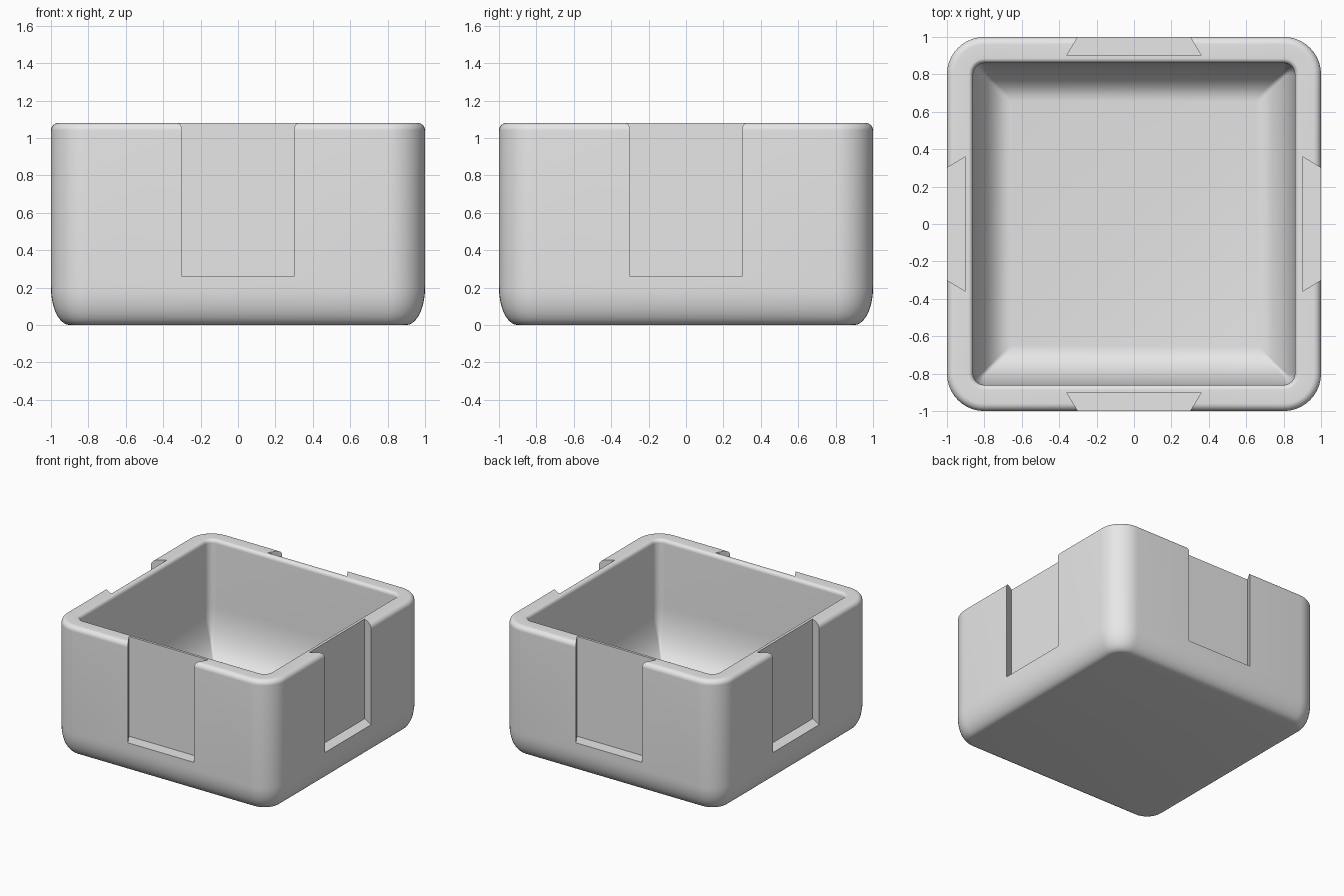
import bpy, bmesh, math
from mathutils import Matrix

cube = bpy.data.objects.get("Cube")
if cube:
    bpy.data.objects.remove(cube, do_unlink=True)

HEIGHT = 1.08
FLOOR = 0.14
CORNER_STEPS = 10
ARC_STEPS = 10

grey = bpy.data.materials.new("plain grey")
grey.use_nodes = True
colour = (0.8, 0.8, 0.8, 1)
grey.diffuse_color = colour
grey.node_tree.nodes["Principled BSDF"].inputs["Base Color"].default_value = colour


def finish(name, bm):
    bmesh.ops.recalc_face_normals(bm, faces=bm.faces[:])
    mesh = bpy.data.meshes.new(name)
    bm.to_mesh(mesh)
    bm.free()
    mesh.materials.append(grey)
    obj = bpy.data.objects.new(name, mesh)
    bpy.context.collection.objects.link(obj)
    return obj


def rounded_square(bm, half, radius, z):
    """One ring of vertices: a square with rounded corners."""
    ring = []
    for quarter in range(4):
        turn = Matrix.Rotation(quarter * math.pi / 2, 3, 'Z')
        for i in range(CORNER_STEPS + 1):
            a = i / CORNER_STEPS * math.pi / 2
            c = half - radius
            x, y = c + radius * math.cos(a), c + radius * math.sin(a)
            p = turn @ Matrix.Translation((x, y, z)).translation
            ring.append(bm.verts.new(p))
    return ring


def arc(cx, cz, rx, rz, start, end):
    """Elliptical arc of (half width, height) pairs."""
    pts = []
    for i in range(ARC_STEPS + 1):
        a = math.radians(start + (end - start) * i / ARC_STEPS)
        pts.append((cx + rx * math.cos(a), cz + rz * math.sin(a)))
    return pts


# Wall section: outer foot, outer rim, inner rim, inner floor fillet
outer = arc(0.9, 0.2, 0.1, 0.2, -90, 0) + arc(0.96, HEIGHT - 0.04, 0.04, 0.04, 0, 90)
inner = (arc(0.885, HEIGHT - 0.03, 0.025, 0.03, 90, 180)
         + arc(0.66, FLOOR + 0.4, 0.2, 0.4, 0, -90))

bm = bmesh.new()
rings = [rounded_square(bm, h, 0.2 - (1 - h), z) for h, z in outer]
rings += [rounded_square(bm, h, max(0.06 + h - 0.86, 0.015), z) for h, z in inner]
for low, high in zip(rings, rings[1:]):
    for i in range(len(low)):
        j = (i + 1) % len(low)
        bm.faces.new((low[i], low[j], high[j], high[i]))
bm.faces.new(rings[0])
bm.faces.new(rings[-1])
box = finish("open_box", bm)

# Dovetail slot cutters, one per side
bm = bmesh.new()
for quarter in range(4):
    turn = Matrix.Rotation(quarter * math.pi / 2, 3, 'Z')
    profile = [(-0.36, -0.9), (-0.24, -1.1), (0.24, -1.1), (0.36, -0.9)]
    low, high = [[bm.verts.new(turn @ Matrix.Translation((x, y, z)).translation)
                  for x, y in profile] for z in (0.26, 1.3)]
    bm.faces.new(low)
    bm.faces.new(high)
    for i in range(4):
        j = (i + 1) % 4
        bm.faces.new((low[i], low[j], high[j], high[i]))
cutter = finish("slot_cutter", bm)
cutter.hide_render = True

bpy.ops.object.select_all(action='DESELECT')
bpy.context.view_layer.objects.active = box
box.select_set(True)
cut = box.modifiers.new("dovetail slots", 'BOOLEAN')
cut.operation = 'DIFFERENCE'
cut.solver = 'EXACT'
cut.object = cutter
bpy.ops.object.modifier_apply(modifier=cut.name)
bpy.data.objects.remove(cutter, do_unlink=True)
bpy.ops.object.shade_smooth_by_angle(angle=math.radians(30))
